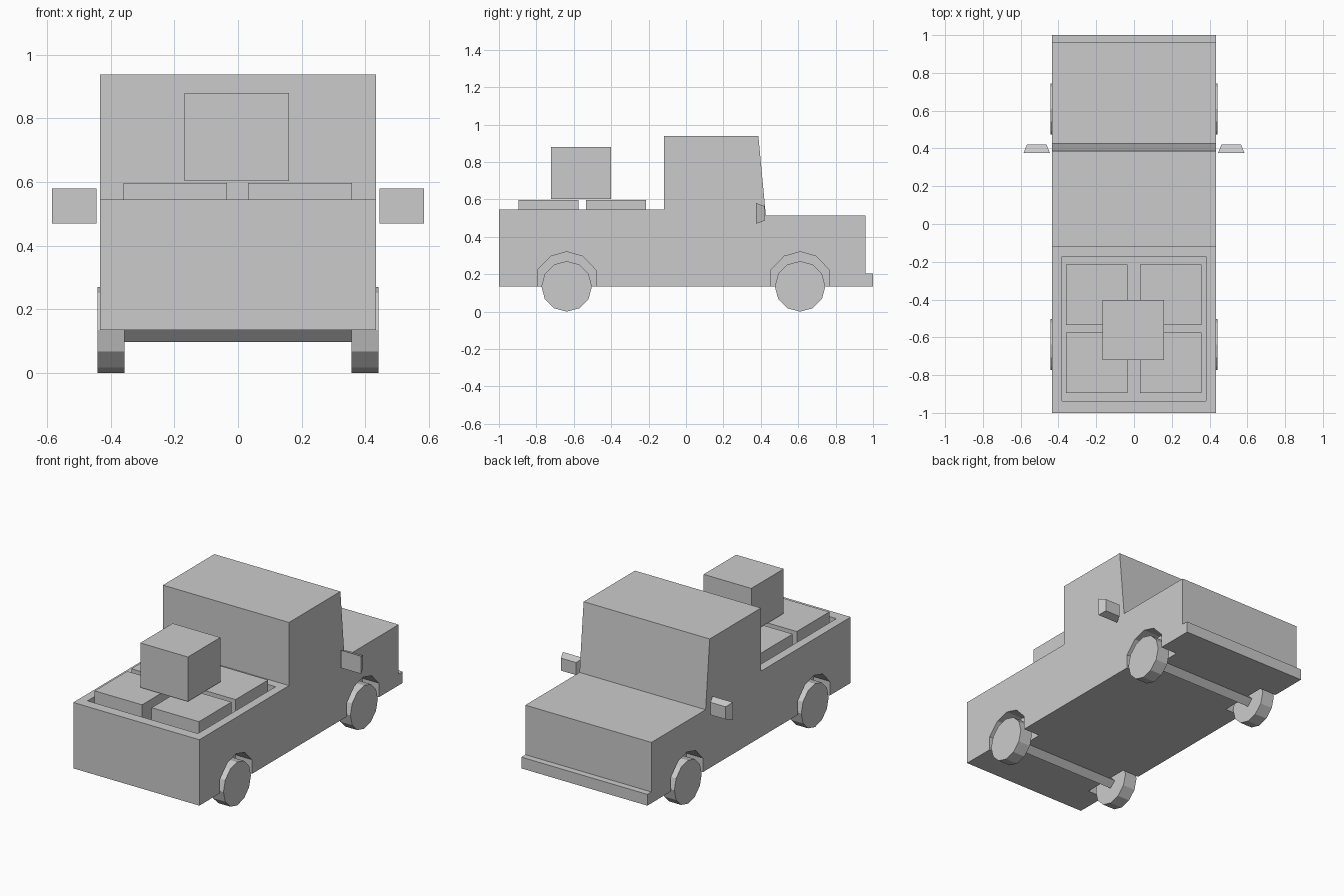
import bpy, bmesh, math
from mathutils import Vector

if "Cube" in bpy.data.objects:
    bpy.data.objects.remove(bpy.data.objects["Cube"])


def make(name, bm):
    bmesh.ops.recalc_face_normals(bm, faces=bm.faces)
    me = bpy.data.meshes.new(name)
    bm.to_mesh(me)
    bm.free()
    ob = bpy.data.objects.new(name, me)
    bpy.context.collection.objects.link(ob)
    return ob


def prism(name, profile, x0, x1):
    """Extrude a (y, z) profile along x."""
    bm = bmesh.new()
    face = bm.faces.new([bm.verts.new((x0, y, z)) for y, z in profile])
    ext = bmesh.ops.extrude_face_region(bm, geom=[face])
    verts = [v for v in ext["geom"] if isinstance(v, bmesh.types.BMVert)]
    bmesh.ops.translate(bm, verts=verts, vec=Vector((x1 - x0, 0, 0)))
    return make(name, bm)


def box(name, x0, x1, y0, y1, z0, z1):
    return prism(name, [(y0, z0), (y1, z0), (y1, z1), (y0, z1)], x0, x1)


def ring(n, r, yc, zc):
    return [(yc + r * math.sin(2 * math.pi * i / n), zc + r * math.cos(2 * math.pi * i / n))
            for i in range(n)]


def cut(target, cutter):
    mod = target.modifiers.new("cut", "BOOLEAN")
    mod.operation = "DIFFERENCE"
    mod.solver = "EXACT"
    mod.object = cutter
    cutter.hide_render = True
    bpy.context.view_layer.objects.active = target
    bpy.ops.object.modifier_apply(modifier=mod.name)
    bpy.data.objects.remove(cutter)


HALF = 0.434
AXLES = {"rear": -0.638, "front": 0.61}
HUB = 0.135

# Body with cab, hood and bumper in one side profile
body = prism("truck_body", [(-1, HUB), (-1, 0.545), (-0.118, 0.545), (-0.118, 0.938),
                            (0.387, 0.938), (0.427, 0.513), (0.96, 0.513),
                            (0.96, 0.205), (1, 0.205), (1, HUB)], -HALF, HALF)

# Open cargo bed
cut(body, box("bed_cutter", -0.38, 0.38, -0.936, -0.173, 0.33, 0.8))

# Wheel arches
for y in AXLES.values():
    arch = [(y + 0.157, 0.05), (y + 0.157, 0.222), (y + 0.085, 0.296), (y, 0.32),
            (y - 0.085, 0.296), (y - 0.157, 0.222), (y - 0.157, 0.05)]
    for s in (-1, 1):
        cut(body, prism("arch_cutter", arch, s * 0.32, s * 0.5))

# Wheels and axles
for end, y in AXLES.items():
    for side, s in (("left", -1), ("right", 1)):
        prism(f"{end}_{side}_wheel", ring(12, 0.135, y, HUB), s * 0.357, s * 0.441)
    prism(f"{end}_axle", ring(4, 0.037, y, HUB), -0.36, 0.36)

# Side mirrors, tapering toward the front
for side, s in (("left", -1), ("right", 1)):
    bm = bmesh.new()
    loops = [[bm.verts.new((s * x, y, z)) for x, z in ((a, c), (b, c), (b, d), (a, d))]
             for y, a, b, c, d in ((0.375, 0.445, 0.585, 0.47, 0.58),
                                   (0.42, 0.463, 0.567, 0.486, 0.564))]
    for lp in loops:
        bm.faces.new(lp)
    for i in range(4):
        j = (i + 1) % 4
        bm.faces.new((loops[0][i], loops[0][j], loops[1][j], loops[1][i]))
    make(f"{side}_mirror", bm)

# Cargo: four crates in the bed and one stacked on top
for x in (-0.197, 0.195):
    for y in (-0.735, -0.375):
        box("bed_crate", x - 0.163, x + 0.163, y - 0.16, y + 0.16, 0.333, 0.597)
box("top_crate", -0.168, 0.16, -0.721, -0.402, 0.603, 0.88)
